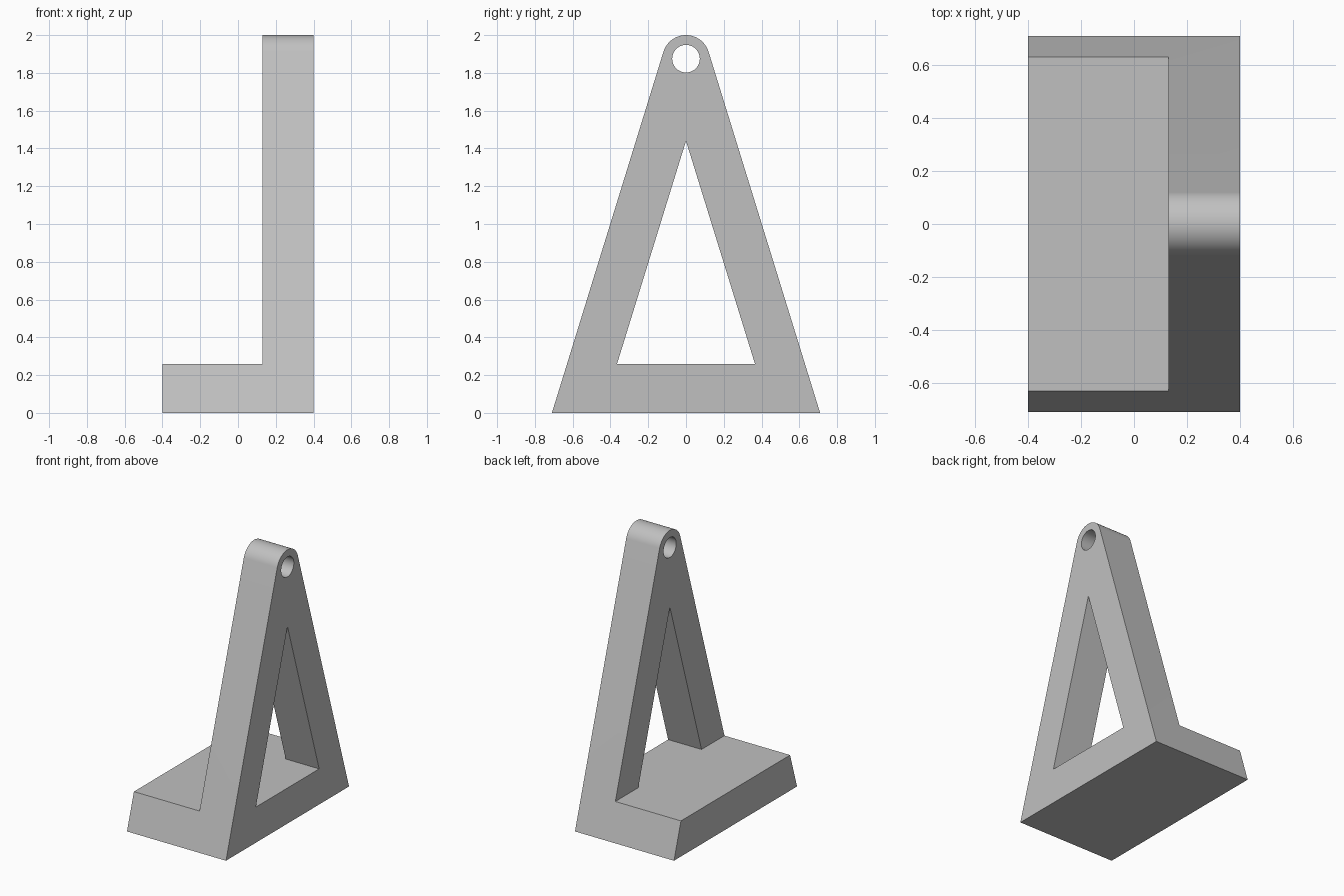
import bpy, bmesh
from math import acos, atan2, cos, hypot, pi, sin

cube = bpy.data.objects.get("Cube")
if cube:
    bpy.data.objects.remove(cube, do_unlink=True)

HALF_W, HALF_D = 0.4, 0.71        # half width in x, half depth in y at the ground
BASE_H, UPRIGHT_X = 0.26, 0.13    # base thickness, inner face of the upright
EYE_Z, EYE_R, HOLE_R = 1.875, 0.125, 0.073

grey = bpy.data.materials.new("light grey")
grey.use_nodes = True
colour = (0.53, 0.53, 0.53, 1)
grey.diffuse_color = colour
grey.node_tree.nodes["Principled BSDF"].inputs["Base Color"].default_value = colour


def prism(name, profile, x0, x1):
    """Extrude a (y, z) profile along x."""
    bm = bmesh.new()
    face = bm.faces.new([bm.verts.new((x0, y, z)) for y, z in profile])
    new = bmesh.ops.extrude_face_region(bm, geom=[face])["geom"]
    verts = [v for v in new if isinstance(v, bmesh.types.BMVert)]
    bmesh.ops.translate(bm, verts=verts, vec=(x1 - x0, 0, 0))
    bmesh.ops.recalc_face_normals(bm, faces=bm.faces)
    mesh = bpy.data.meshes.new(name)
    bm.to_mesh(mesh)
    bm.free()
    mesh.materials.append(grey)
    obj = bpy.data.objects.new(name, mesh)
    bpy.context.collection.objects.link(obj)
    return obj


def arc(radius, start, end, steps):
    return [(radius * cos(start + (end - start) * i / steps),
             EYE_Z + radius * sin(start + (end - start) * i / steps))
            for i in range(steps + 1)]


# Tapered body: straight flanks tangent to the rounded top
tangent = acos(EYE_R / hypot(HALF_D, EYE_Z)) - atan2(EYE_Z, HALF_D)
outline = [(-HALF_D, 0), (HALF_D, 0)] + arc(EYE_R, tangent, pi - tangent, 32)
bracket = prism("bracket", outline, -HALF_W, HALF_W)

# Cutters: open space above the base, triangular window, pin hole
cutters = [
    prism("step_cutter", [(-1, BASE_H), (1, BASE_H), (1, 3), (-1, 3)], -1, UPRIGHT_X),
    prism("window_cutter", [(-0.365, BASE_H), (0.365, BASE_H), (0, 1.44)], 0, 1),
    prism("hole_cutter", arc(HOLE_R, 0, 2 * pi, 48)[:-1], 0, 1),
]
bpy.context.view_layer.objects.active = bracket
for cutter in cutters:
    cut = bracket.modifiers.new(cutter.name, 'BOOLEAN')
    cut.operation, cut.solver, cut.object = 'DIFFERENCE', 'EXACT', cutter
    bpy.ops.object.modifier_apply(modifier=cut.name)
    bpy.data.objects.remove(cutter, do_unlink=True)

# Smooth the round top and hole, keep the other edges sharp
bpy.ops.object.select_all(action='DESELECT')
bracket.select_set(True)
bpy.ops.object.shade_smooth_by_angle(angle=pi / 6)
